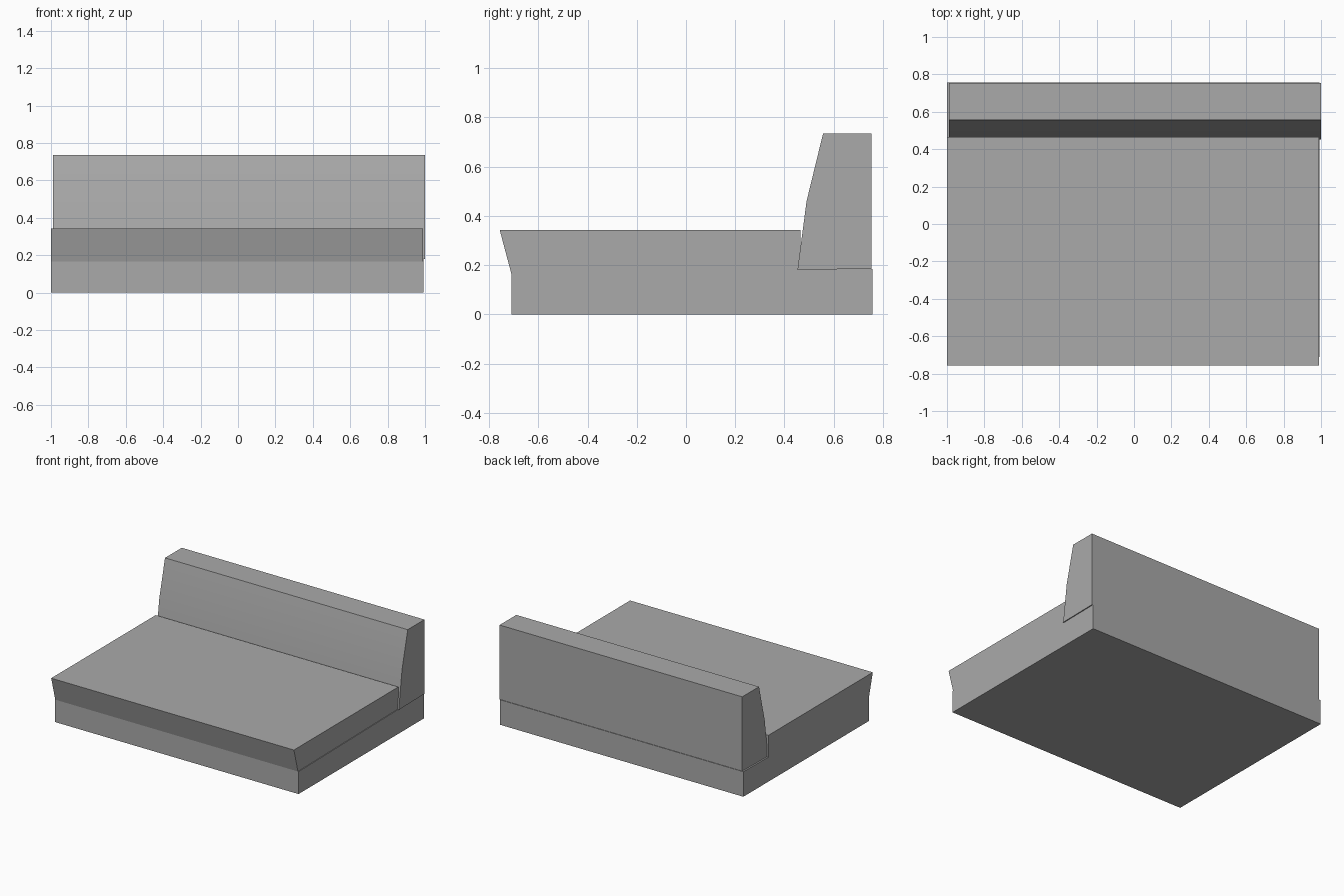
import bpy
import bmesh

cube = bpy.data.objects.get("Cube")
if cube:
    bpy.data.objects.remove(cube)

grey = bpy.data.materials.new("grey")
grey.use_nodes = True
colour = (0.4, 0.4, 0.4, 1)
grey.diffuse_color = colour
grey.node_tree.nodes["Principled BSDF"].inputs["Base Color"].default_value = colour


def extrude_profile(name, profile, x_min, x_max):
    """Sweep a side profile of (y, z) points along x."""
    bm = bmesh.new()
    side = bm.faces.new([bm.verts.new((x_min, y, z)) for y, z in profile])
    swept = bmesh.ops.extrude_face_region(bm, geom=[side], use_keep_orig=True)
    moved = [v for v in swept["geom"] if isinstance(v, bmesh.types.BMVert)]
    bmesh.ops.translate(bm, verts=moved, vec=(x_max - x_min, 0, 0))
    bmesh.ops.recalc_face_normals(bm, faces=bm.faces[:])
    mesh = bpy.data.meshes.new(name)
    bm.to_mesh(mesh)
    bm.free()
    mesh.materials.append(grey)
    obj = bpy.data.objects.new(name, mesh)
    bpy.context.collection.objects.link(obj)
    return obj


# Plinth, rising slightly towards the back
extrude_profile("base", [(-0.71, 0), (0.757, 0), (0.757, 0.185), (-0.71, 0.166)], -1, 0.993)

# Seat cushion with an undercut front
extrude_profile("seat", [(-0.71, 0.166), (0.465, 0.181), (0.465, 0.343), (-0.757, 0.343)], -1, 0.988)

# Backrest with a gently curved front
backrest = extrude_profile(
    "backrest",
    [(0.453, 0.181), (0.753, 0.185), (0.753, 0.735), (0.557, 0.735), (0.49, 0.46)],
    -0.988, 1)
bpy.ops.object.select_all(action="DESELECT")
backrest.select_set(True)
bpy.context.view_layer.objects.active = backrest
bpy.ops.object.shade_smooth_by_angle()
